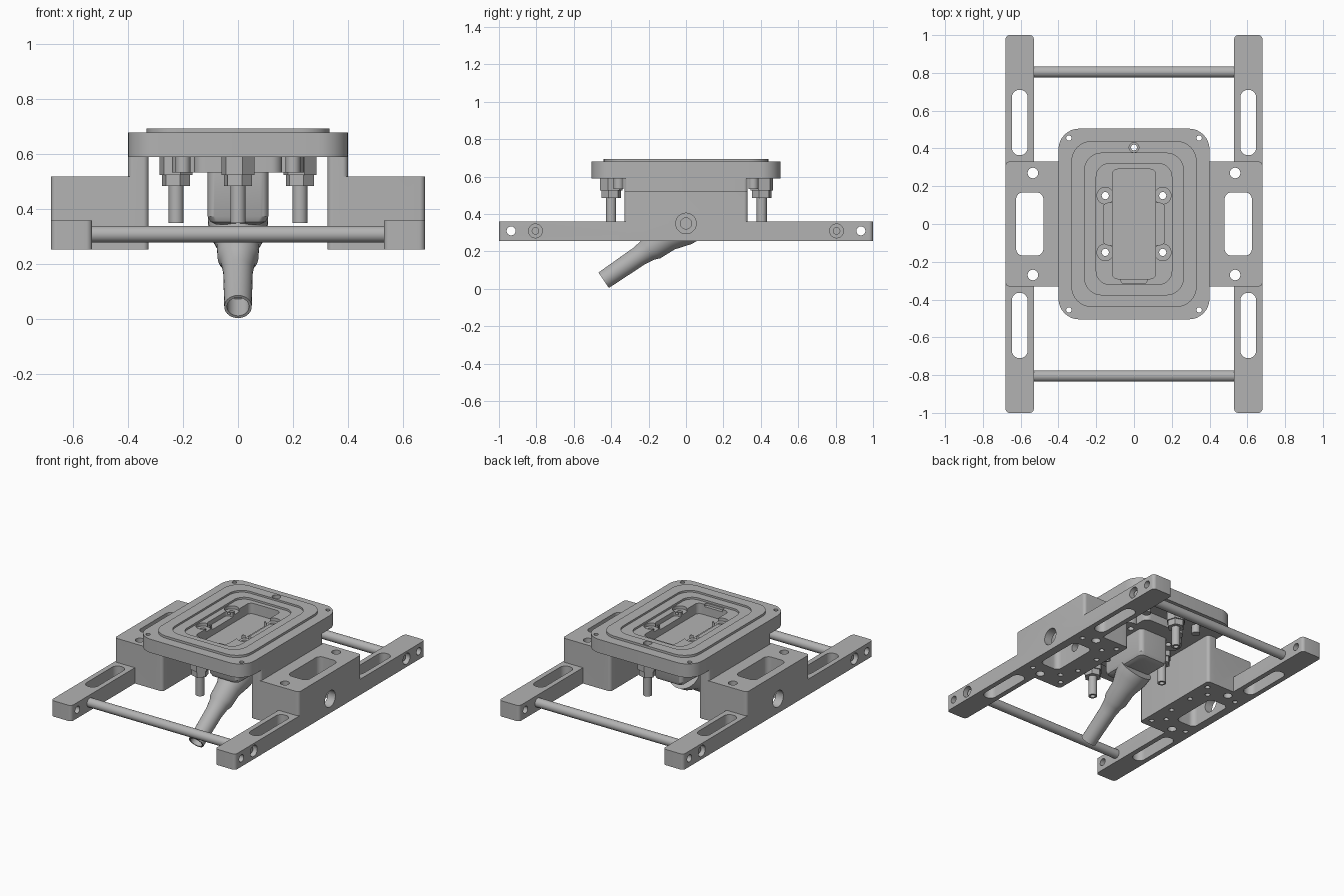
import bpy, bmesh, math
from mathutils import Vector

old = bpy.data.objects.get("Cube")
if old:
    bpy.data.objects.remove(old, do_unlink=True)

metal = bpy.data.materials.new("plain grey metal")
metal.use_nodes = True
GREY = (0.45, 0.45, 0.45, 1)
metal.diffuse_color = GREY
metal.node_tree.nodes["Principled BSDF"].inputs["Base Color"].default_value = GREY


def loft(name, rings):
    """Skin a list of equal-length rings and cap both ends."""
    bm = bmesh.new()
    rows = [[bm.verts.new(p) for p in ring] for ring in rings]
    n = len(rows[0])
    for a, b in zip(rows, rows[1:]):
        for i in range(n):
            j = (i + 1) % n
            bm.faces.new((a[i], a[j], b[j], b[i]))
    bm.faces.new(rows[0][::-1])
    bm.faces.new(rows[-1])
    bmesh.ops.recalc_face_normals(bm, faces=bm.faces)
    mesh = bpy.data.meshes.new(name)
    bm.to_mesh(mesh)
    bm.free()
    mesh.materials.append(metal)
    obj = bpy.data.objects.new(name, mesh)
    bpy.context.collection.objects.link(obj)
    return obj


def rounded(cx, cy, hx, hy, r, z):
    pts = []
    for k, (sx, sy) in enumerate(((1, 1), (-1, 1), (-1, -1), (1, -1))):
        for i in range(9):
            a = math.pi / 2 * (k + i / 8)
            pts.append((cx + sx * (hx - r) + r * math.cos(a),
                        cy + sy * (hy - r) + r * math.sin(a), z))
    return pts


def slab(name, cx, cy, hx, hy, r, z0, z1):
    return loft(name, [rounded(cx, cy, hx, hy, r, z) for z in (z0, z1)])


def turned(name, start, axis, profile, sides=32):
    """Round part: profile lists (distance along axis, radius)."""
    start, axis = Vector(start), Vector(axis).normalized()
    u = axis.orthogonal().normalized()
    v = axis.cross(u)
    turn = [2 * math.pi * i / sides for i in range(sides)]
    return loft(name, [[start + axis * t + (u * math.cos(a) + v * math.sin(a)) * r
                        for a in turn] for t, r in profile])


def rod(name, start, axis, length, r, sides=32):
    return turned(name, start, axis, [(0, r), (length, r)], sides)


def combine(obj, tools, operation="DIFFERENCE"):
    """Apply each tool to the object and discard it."""
    for tool in tools:
        mod = obj.modifiers.new("shape", "BOOLEAN")
        mod.operation, mod.solver, mod.object = operation, "EXACT", tool
        graph = bpy.context.evaluated_depsgraph_get()
        mesh = bpy.data.meshes.new_from_object(obj.evaluated_get(graph))
        obj.modifiers.clear()
        obj.data = mesh
        bpy.data.objects.remove(tool, do_unlink=True)


X, Z = (1, 0, 0), (0, 0, 1)
SIGNS = (-1, 1)
BOTTOM = 0.255

# Left side frame: rail, centre block and upright under the plate
frame = slab("left_side_frame", 0.605, 0, 0.075, 1.0, 0.022, BOTTOM, 0.36)
combine(frame, [slab("block", 0.5025, 0, 0.1775, 0.33, 0.02, BOTTOM, 0.52),
                slab("upright", 0.3625, 0, 0.0375, 0.33, 0.02, BOTTOM, 0.59)], "UNION")
cuts = [slab("window", 0.552, 0, 0.072, 0.167, 0.035, 0.2, 0.7),
        rod("pivot_hole", (0.6, 0, 0.35), X, 0.2, 0.055),
        rod("pivot_inner_hole", (0.35, 0, 0.35), X, 0.3, 0.03)]
for s in SIGNS:
    cuts += [slab("rail_slot", 0.605, s * 0.537, 0.042, 0.173, 0.04, 0.2, 0.5),
             rod("block_hole", (0.535, s * 0.27, 0.2), Z, 0.5, 0.028),
             rod("end_hole", (0.5, s * 0.935, 0.31), X, 0.3, 0.024),
             rod("bar_recess", (0.635, s * 0.805, 0.31), X, 0.1, 0.037)]
    # Blind screw holes in the underside
    cuts += [rod("screw_hole", (x, s * y, 0.2), Z, 0.1, 0.016, 16)
             for x, y in ((0.37, 0.27), (0.43, 0.2), (0.38, 0.09), (0.62, 0.24))]
combine(frame, cuts)

# Mirrored right frame
right = frame.copy()
right.data = frame.data.copy()
right.name = "right_side_frame"
bm = bmesh.new()
bm.from_mesh(right.data)
for v in bm.verts:
    v.co.x = -v.co.x
bmesh.ops.reverse_faces(bm, faces=bm.faces)
bm.to_mesh(right.data)
bm.free()
bpy.context.collection.objects.link(right)

# Cross bars and their end screws
for label, s in (("front", -1), ("back", 1)):
    rod(label + "_cross_bar", (-0.545, s * 0.805, 0.31), X, 1.09, 0.03)
    for x in (-0.66, 0.63):
        rod(label + "_bar_screw", (x, s * 0.805, 0.31), X, 0.03, 0.02)

# Top plate with raised stepped rim
plate = slab("top_plate", 0, 0, 0.4, 0.505, 0.11, 0.59, 0.68)
combine(plate, [slab("rim", 0, 0, 0.332, 0.44, 0.11, 0.62, 0.695),
                slab("under_body", 0, 0, 0.16, 0.31, 0.04, 0.535, 0.62)]
        + [rod("lobe", (x * 0.175, y * 0.15, 0.535), Z, 0.08, 0.065)
           for x in SIGNS for y in SIGNS], "UNION")
cuts = [slab("rim_step", 0, 0, 0.262, 0.375, 0.09, 0.683, 0.8),
        slab("inner_step", 0, 0, 0.2, 0.32, 0.07, 0.67, 0.8),
        slab("cavity", 0, 0, 0.115, 0.29, 0.03, 0.6, 0.8),
        slab("cavity_side", 0, 0, 0.16, 0.11, 0.02, 0.64, 0.8),
        slab("notch", 0, -0.298, 0.068, 0.014, 0.01, 0.655, 0.8),
        rod("port", (0, 0.405, 0.6), Z, 0.2, 0.026),
        rod("port_bore", (0, 0.405, 0.5), Z, 0.3, 0.016)]
for x in SIGNS:
    for y in SIGNS:
        cuts += [rod("corner_hole", (x * 0.345, y * 0.455, 0.5), Z, 0.3, 0.014),
                 rod("screw_seat", (x * 0.152, y * 0.15, 0.65), Z, 0.2, 0.044),
                 rod("screw_hole", (x * 0.152, y * 0.15, 0.5), Z, 0.3, 0.019)]
combine(plate, cuts)

# Screw heads below the plate
for x in SIGNS:
    for y in SIGNS:
        rod("plate_screw_head", (x * 0.2, y * 0.36, 0.535), Z, 0.06, 0.027, 20)

# Four hollow studs, each with a large and a small hex nut
studs = {"front": (0, -0.4), "back": (0, 0.405), "left": (0.225, 0), "right": (-0.225, 0)}
for label, (x, y) in studs.items():
    parts = [rod(label + "_stud", (x, y, 0.35), Z, 0.24, 0.027),
             rod(label + "_large_nut", (x, y, 0.525), Z, 0.065, 0.062, 6),
             rod(label + "_small_nut", (x, y, 0.485), Z, 0.045, 0.053, 6)]
    for part in parts:
        combine(part, [rod("bore", (x, y, 0.3), Z, 0.4, 0.016)])

# Connector housing under the plate
loft("connector_housing", [rounded(0, 0.02, hx, hy, 0.03, z) for hx, hy, z in
                           ((0.08, 0.15, 0.345), (0.1, 0.17, 0.355),
                            (0.11, 0.18, 0.375), (0.11, 0.18, 0.54))])

# Slanted outlet pipe with flared collar and open end
turned("outlet_pipe", (0, 0.02, 0.36), (0, -0.826, -0.563),
       [(0, 0.11), (0.06, 0.105), (0.15, 0.078), (0.24, 0.074), (0.27, 0.062),
        (0.33, 0.054), (0.557, 0.05), (0.557, 0.04), (0.45, 0.04)])

# Smooth round walls, keep edges sharp
bpy.ops.object.select_all(action="DESELECT")
for obj in bpy.context.scene.objects:
    if obj.type == "MESH":
        obj.select_set(True)
        bpy.context.view_layer.objects.active = obj
bpy.ops.object.shade_smooth_by_angle(angle=math.radians(30))
